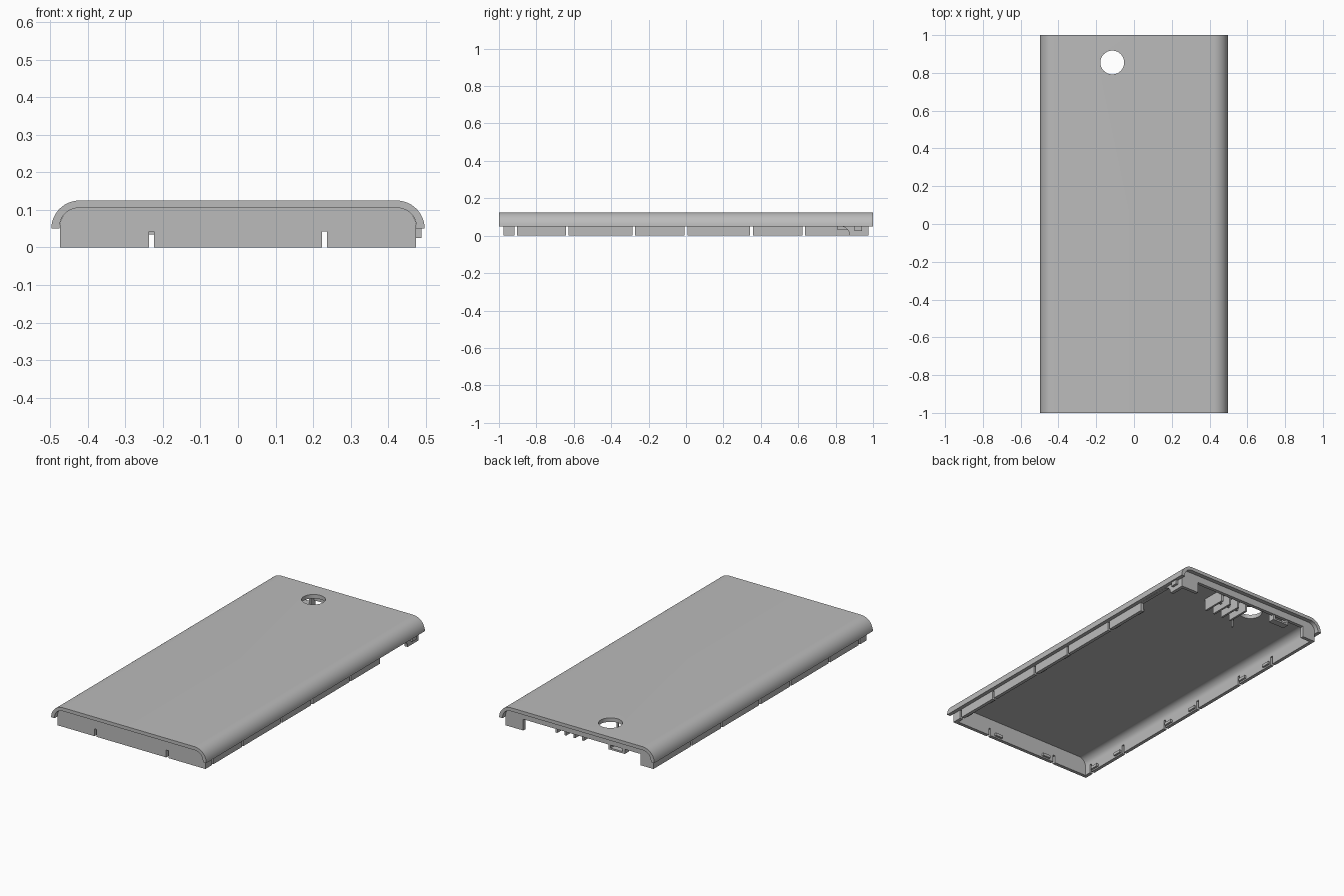
import bpy
import bmesh
from math import sin, cos, pi
from mathutils import Vector

cube = bpy.data.objects.get("Cube")
if cube:
    bpy.data.objects.remove(cube, do_unlink=True)

grey = bpy.data.materials.new("plain grey")
grey.use_nodes = True
colour = (0.5, 0.5, 0.5, 1)
grey.diffuse_color = colour
grey.node_tree.nodes["Principled BSDF"].inputs["Base Color"].default_value = colour


def add_prism(bm, points, axis, start, end):
    """Extrude a 2D outline along one axis."""
    place = {"x": lambda p, d: (d, p[0], p[1]),
             "y": lambda p, d: (p[0], d, p[1]),
             "z": lambda p, d: (p[0], p[1], d)}[axis]
    verts = [bm.verts.new(place(p, start)) for p in points]
    face = bm.faces.new(verts)
    extruded = bmesh.ops.extrude_face_region(bm, geom=[face])["geom"]
    moved = [g for g in extruded if isinstance(g, bmesh.types.BMVert)]
    shift = Vector(place((0, 0), end - start))
    bmesh.ops.translate(bm, verts=moved, vec=shift)


def add_box(bm, x0, x1, y0, y1, z0, z1):
    add_prism(bm, [(x0, y0), (x1, y0), (x1, y1), (x0, y1)], "z", z0, z1)


def finish(name, bm):
    bmesh.ops.recalc_face_normals(bm, faces=bm.faces)
    mesh = bpy.data.meshes.new(name)
    bm.to_mesh(mesh)
    bm.free()
    mesh.materials.append(grey)
    obj = bpy.data.objects.new(name, mesh)
    bpy.context.collection.objects.link(obj)
    return obj


def prism(name, *args):
    bm = bmesh.new()
    add_prism(bm, *args)
    return finish(name, bm)


def arch(half, bottom, top, rx, rz, steps=12):
    """Open outline with two rounded upper corners, right to left."""
    right = [(half, bottom)] if top - rz > bottom + 0.001 else []
    for i in range(steps + 1):
        a = pi / 2 * i / steps
        right.append((half - rx + rx * cos(a), top - rz + rz * sin(a)))
    return right + [(-x, z) for x, z in reversed(right)]


def cut(obj, cutters):
    for cutter in cutters:
        cutter.hide_render = True
        mod = obj.modifiers.new("cut", "BOOLEAN")
        mod.operation = "DIFFERENCE"
        mod.solver = "EXACT"
        mod.object = cutter
    graph = bpy.context.evaluated_depsgraph_get()
    mesh = bpy.data.meshes.new_from_object(obj.evaluated_get(graph))
    obj.modifiers.clear()
    obj.data = mesh


def smooth(obj):
    bpy.ops.object.select_all(action="DESELECT")
    obj.select_set(True)
    bpy.context.view_layer.objects.active = obj
    bpy.ops.object.shade_smooth_by_angle(angle=0.5)


# Camera hole cutter
hole_points = [(-0.115 + 0.063 * cos(2 * pi * i / 40), 0.855 + 0.063 * sin(2 * pi * i / 40))
               for i in range(40)]
hole = prism("hole_cutter", hole_points, "z", -0.05, 0.2)

# Curved outer cover
outer = arch(0.497, 0.05, 0.125, 0.075, 0.075)
inner = arch(0.475, 0.05, 0.105, 0.05, 0.05)
cover = prism("outer_cover", outer + inner[::-1], "y", -1, 1)

# Inner tray with a hollow underside
tray = prism("inner_tray", arch(0.474, 0, 0.106, 0.05, 0.05), "y", -0.975, 0.975)
cavity = prism("cavity_cutter", arch(0.454, -0.05, 0.102, 0.045, 0.045), "y", -0.955, 0.955)

# Slits in the front and side walls
bm = bmesh.new()
for x in (-0.23, 0.23):
    add_box(bm, x - 0.007, x + 0.007, -1.0, -0.93, -0.05, 0.043)
for side in (-1, 1):
    for y in (-0.91, -0.635, -0.28, 0.0, 0.35, 0.63):
        if side < 0 or y < 0.6:
            add_box(bm, side * 0.44, side * 0.49, y - 0.007, y + 0.007, -0.05, 0.05)
slits = finish("slit_cutter", bm)

# Rounded side opening and the long opening in the back wall
side_points = [(0.623, -0.05), (0.623, 0.05)]
for i in range(9):
    a = pi / 2 * (1 - i / 8)
    side_points.append((0.825 + 0.05 * cos(a), 0.05 * sin(a)))
side_points.append((0.875, -0.05))
side_opening = prism("side_opening_cutter", side_points, "x", 0.44, 0.52)
bm = bmesh.new()
add_box(bm, -0.39, 0.36, 0.94, 1.0, -0.05, 0.065)
back_opening = finish("back_opening_cutter", bm)

cutters = [cavity, slits, side_opening, back_opening, hole]
cut(tray, cutters)
cut(cover, [hole])
for cutter in cutters:
    bpy.data.objects.remove(cutter, do_unlink=True)
smooth(cover)
smooth(tray)

# Small snap tabs along the inner walls
bm = bmesh.new()
for side in (-1, 1):
    for y in (-0.87, -0.675, -0.24, -0.04, 0.39, 0.59):
        x0, x1 = sorted((side * 0.442, side * 0.456))
        add_box(bm, x0, x1, y - 0.025, y + 0.025, 0.008, 0.024)
for x in (-0.17, 0.17):
    add_box(bm, x - 0.025, x + 0.025, -0.957, -0.943, 0.008, 0.024)
finish("snap_tabs", bm)

# Row of ribs beside the camera hole
bm = bmesh.new()
for i in range(4):
    x = 0.165 - i * 0.057
    add_box(bm, x - 0.006, x + 0.006, 0.81, 0.95, 0.03, 0.104)
finish("support_ribs", bm)
bm = bmesh.new()
add_box(bm, -0.006, 0.165, 0.874, 0.886, 0.06, 0.104)
finish("rib_crossbar", bm)

# Thin locating pin
bm = bmesh.new()
add_box(bm, -0.086, -0.076, 0.735, 0.745, 0.05, 0.104)
finish("locating_pin", bm)

# Bracket on the back wall
bm = bmesh.new()
for x in (-0.28, -0.19):
    add_box(bm, x - 0.007, x + 0.007, 0.93, 0.97, 0.035, 0.104)
add_box(bm, -0.273, -0.197, 0.93, 0.97, 0.035, 0.045)
finish("back_bracket", bm)

# Latch on the rear corner post
bm = bmesh.new()
add_box(bm, 0.47, 0.488, 0.9, 0.94, 0.025, 0.052)
finish("corner_latch", bm)
